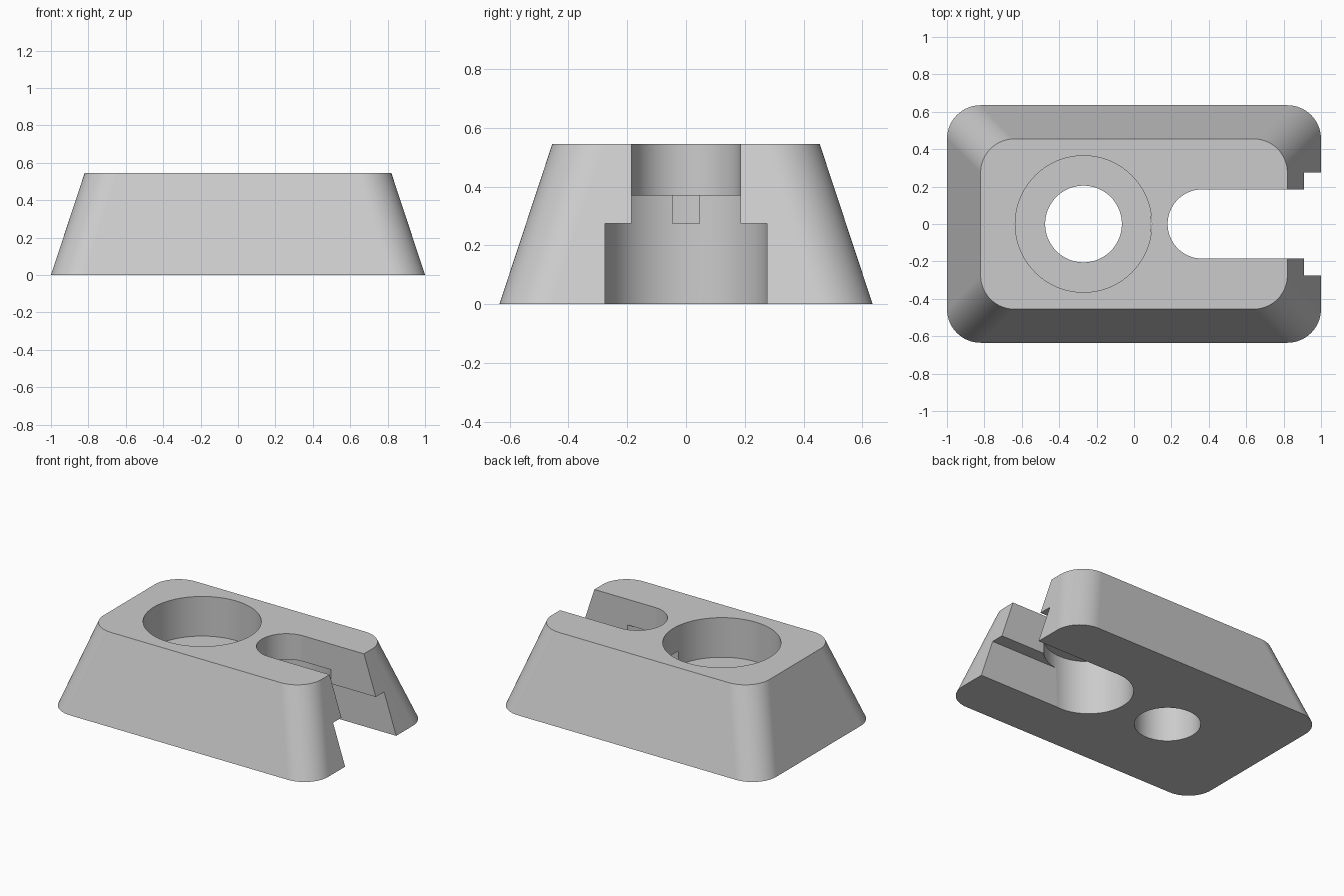
import bpy, bmesh
from math import sin, cos, pi

cube = bpy.data.objects.get("Cube")
if cube:
    bpy.data.objects.remove(cube, do_unlink=True)

HEIGHT = 0.545
TAPER = 0.18
CORNER = 0.18
BORE_X, SLOT_X = -0.27, 0.365
STEP = 0.275          # counterbore floor and lower slot ceiling

grey = bpy.data.materials.new("plain grey")
grey.use_nodes = True
colour = (0.6, 0.6, 0.6, 1)
grey.diffuse_color = colour
grey.node_tree.nodes["Principled BSDF"].inputs["Base Color"].default_value = colour


def arc(cx, cy, r, start, sweep, n):
    return [(cx + r * cos(start + sweep * i / n), cy + r * sin(start + sweep * i / n))
            for i in range(n + 1)]


def circle(cx, r, n=96):
    return arc(cx, 0, r, 0, 2 * pi, n)[:-1]


def rounded_rectangle(hx, hy, r, n=16):
    points = []
    for k, (sx, sy) in enumerate([(1, 1), (-1, 1), (-1, -1), (1, -1)]):
        points += arc(sx * (hx - r), sy * (hy - r), r, k * pi / 2, pi / 2, n)
    return points


def loft(name, lower, upper, z0, z1):
    """Closed solid between two matching outlines."""
    bm = bmesh.new()
    a = [bm.verts.new((x, y, z0)) for x, y in lower]
    b = [bm.verts.new((x, y, z1)) for x, y in upper]
    bm.faces.new(a[::-1])
    bm.faces.new(b)
    for i in range(len(a)):
        j = (i + 1) % len(a)
        bm.faces.new((a[i], a[j], b[j], b[i]))
    bmesh.ops.recalc_face_normals(bm, faces=bm.faces)
    mesh = bpy.data.meshes.new(name)
    bm.to_mesh(mesh)
    bm.free()
    mesh.materials.append(grey)
    obj = bpy.data.objects.new(name, mesh)
    bpy.context.collection.objects.link(obj)
    return obj


# Tapered block with rounded corners
block = loft("clamp_block",
             rounded_rectangle(1.0, 0.635, CORNER),
             rounded_rectangle(1.0 - TAPER, 0.635 - TAPER, CORNER), 0, HEIGHT)


def cut(name, outline, z0, z1):
    cutter = loft(name, outline, outline, z0, z1)
    cutter.hide_render = True
    mod = block.modifiers.new(name, 'BOOLEAN')
    mod.operation = 'DIFFERENCE'
    mod.solver = 'EXACT'
    mod.object = cutter
    bpy.context.view_layer.objects.active = block
    bpy.ops.object.modifier_apply(modifier=name)
    bpy.data.objects.remove(cutter, do_unlink=True)


# Stepped screw hole
cut("counterbore", circle(BORE_X, 0.365), STEP, 1)
cut("screw_hole", circle(BORE_X, 0.205), -0.2, 0.5)

# Round pocket and wide channel underneath, narrow open slot above
cut("pocket", circle(SLOT_X, 0.277), -0.2, 0.37)
cut("lower_channel", [(SLOT_X, -0.275), (1.3, -0.275), (1.3, 0.275), (SLOT_X, 0.275)],
    -0.3, STEP)
cut("upper_slot", arc(SLOT_X, 0, 0.185, pi / 2, pi, 48) + [(1.4, -0.185), (1.4, 0.185)],
    -0.4, 1)

# Smooth curved walls with crisp edges
bpy.ops.object.select_all(action='DESELECT')
block.select_set(True)
bpy.context.view_layer.objects.active = block
bpy.ops.object.shade_smooth_by_angle()
weighted = block.modifiers.new("weighted_normals", 'WEIGHTED_NORMAL')
weighted.keep_sharp = True
